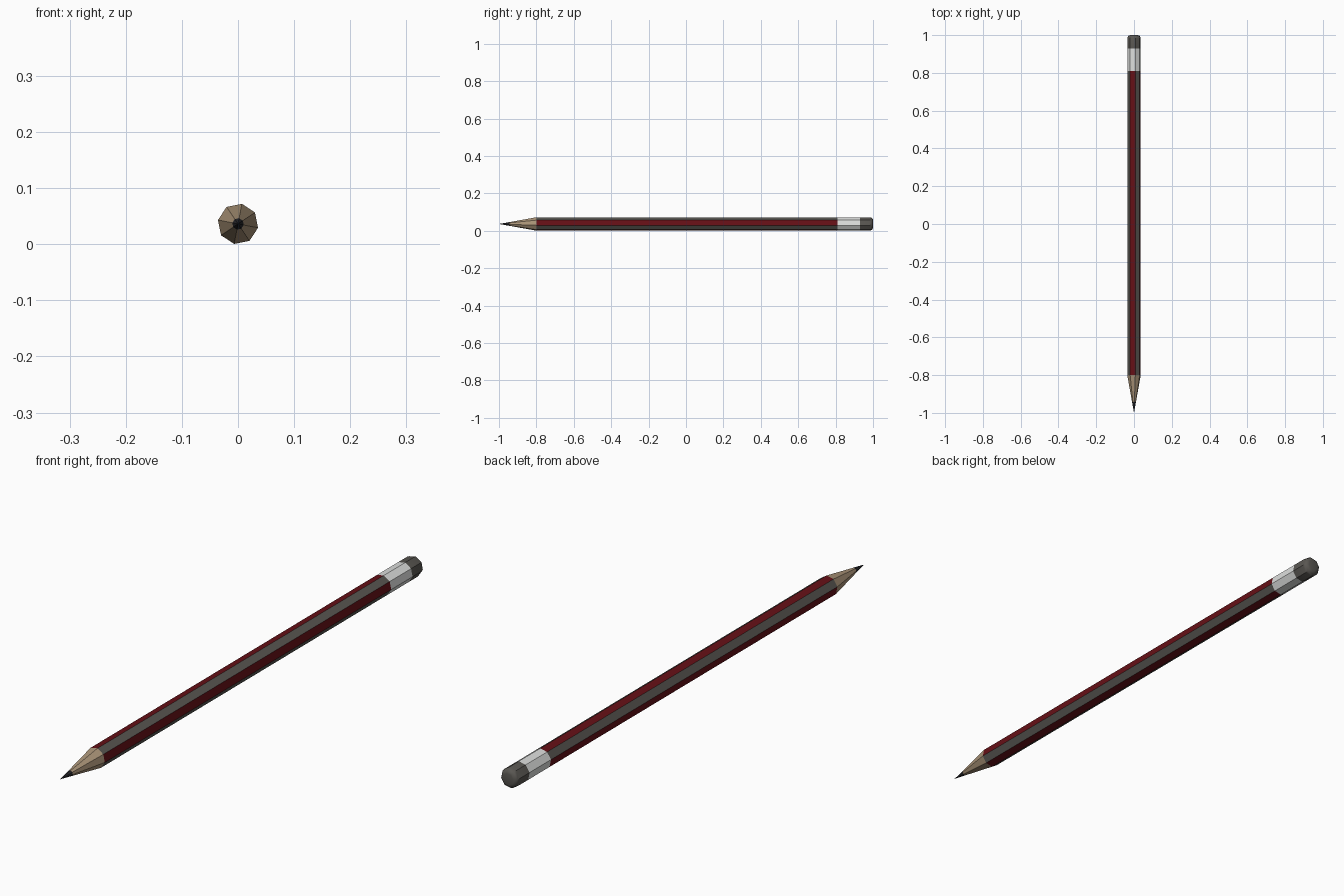
import bpy, bmesh, math

if "Cube" in bpy.data.objects:
    bpy.data.objects.remove(bpy.data.objects["Cube"])

R, CZ, SIDES = 0.0364, 0.0362, 8
START = math.radians(-11)


def material(name, rgb):
    m = bpy.data.materials.new(name)
    m.diffuse_color = (*rgb, 1)
    m.use_nodes = True
    m.node_tree.nodes["Principled BSDF"].inputs["Base Color"].default_value = m.diffuse_color
    return m


red = material("red paint", (0.13, 0.005, 0.008))
grey = material("dark grey", (0.10, 0.094, 0.084))
wood = material("bare wood", (0.41, 0.30, 0.19))
lead = material("black lead", (0.022, 0.022, 0.026))
silver = material("pale metal", (0.72, 0.73, 0.72))


def tube(name, profile, mats):
    """Octagonal tube along y from (y, radius) pairs; radius 0 closes to a point.
    Materials alternate around the sides."""
    bm = bmesh.new()
    rings = []
    for y, r in profile:
        if r == 0:
            rings.append([bm.verts.new((0, y, CZ))] * SIDES)
        else:
            angles = [START + math.tau * i / SIDES for i in range(SIDES)]
            rings.append([bm.verts.new((r * math.cos(a), y, CZ + r * math.sin(a)))
                          for a in angles])
    for a, b in zip(rings, rings[1:]):
        for i in range(SIDES):
            j = (i + 1) % SIDES
            corners = list(dict.fromkeys((a[i], b[i], b[j], a[j])))
            bm.faces.new(corners).material_index = i % len(mats)
    bm.normal_update()
    me = bpy.data.meshes.new(name)
    bm.to_mesh(me)
    bm.free()
    for m in mats:
        me.materials.append(m)
    ob = bpy.data.objects.new(name, me)
    bpy.context.collection.objects.link(ob)
    return ob


# Sharpened end
tube("lead_tip", [(-1.0, 0), (-0.943, R * 0.285)], [lead])
tube("wood_cone", [(-0.943, R * 0.285), (-0.8, R)], [wood])
# Striped shaft
tube("shaft", [(-0.8, R), (0.81, R)], [red, grey])
# Metal band and rounded eraser
tube("ferrule", [(0.81, R), (0.93, R)], [silver])
eraser = tube("eraser", [(0.93, R), (0.983, R), (0.992, R * 0.92),
                         (0.998, R * 0.76), (1.0, R * 0.55), (1.0, 0)], [grey])
bpy.context.view_layer.objects.active = eraser
eraser.select_set(True)
bpy.ops.object.shade_smooth_by_angle(angle=math.radians(40))
